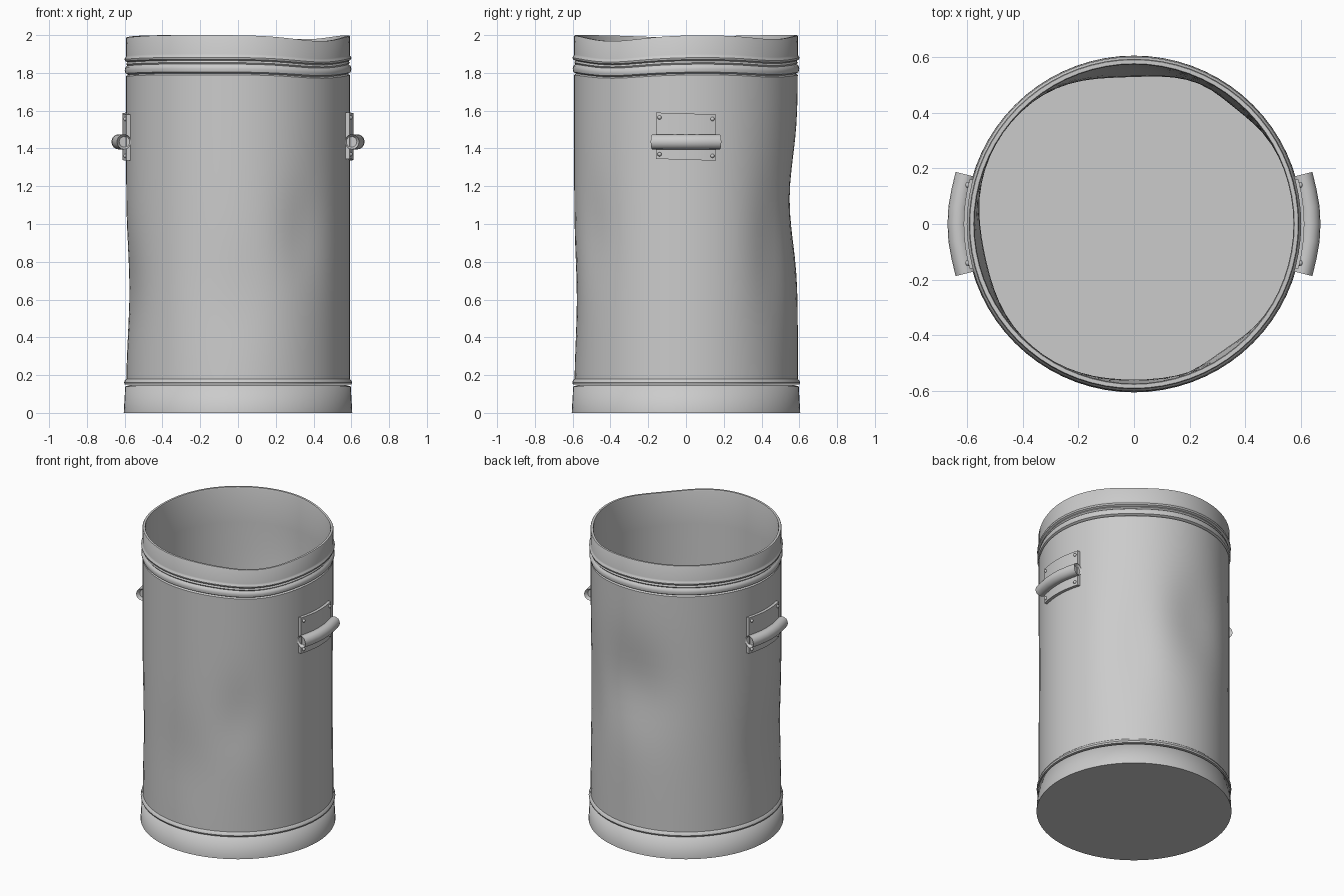
import bpy, bmesh, math
from mathutils import Vector

cube = bpy.data.objects.get("Cube")
if cube:
    bpy.data.objects.remove(cube, do_unlink=True)

GREY = (0.6, 0.6, 0.6, 1)
metal = bpy.data.materials.new("galvanised grey")
metal.use_nodes = True
metal.diffuse_color = GREY
metal.node_tree.nodes["Principled BSDF"].inputs["Base Color"].default_value = GREY

SEGMENTS = 72
# Dents: angle in degrees, height, depth, angular width, vertical width
DENTS = [(92, 1.13, 0.045, 0.42, 0.3), (50, 0.9, 0.02, 0.25, 0.4),
         (192, 0.65, 0.026, 0.4, 0.28), (270, 0.6, 0.014, 0.35, 0.3),
         (305, 0.95, 0.018, 0.22, 0.25)]
# Dips in the rim: angle in degrees, depth, angular width
DIPS = [(-42, 0.032, 0.45), (52, 0.022, 0.4), (185, 0.012, 0.5)]


def gap(a, degrees):
    d = a - math.radians(degrees)
    return math.atan2(math.sin(d), math.cos(d))


def bell(x, width):
    return math.exp(-(x / width) ** 2)


def battered(r, a, z):
    """Push the wall in at the dents and let the upper rings sag."""
    for angle, height, depth, wide, tall in DENTS:
        r -= depth * bell(gap(a, angle), wide) * bell(z - height, tall) * min(1, r / 0.5)
    sag = sum(depth * bell(gap(a, angle), wide) for angle, depth, wide in DIPS)
    return r, z - sag * max(0, min(1, (z - 1.5) / 0.5))


def finish(bm, name, angle=40):
    bmesh.ops.recalc_face_normals(bm, faces=bm.faces)
    mesh = bpy.data.meshes.new(name)
    bm.to_mesh(mesh)
    bm.free()
    obj = bpy.data.objects.new(name, mesh)
    bpy.context.collection.objects.link(obj)
    mesh.materials.append(metal)
    bpy.ops.object.select_all(action='DESELECT')
    obj.select_set(True)
    bpy.context.view_layer.objects.active = obj
    bpy.ops.object.shade_smooth_by_angle(angle=math.radians(angle))
    return obj


def lathe(name, profile, shape=lambda r, a, z: (r, z), angle=40):
    """Turn a profile of (radius, height) points into a round shell."""
    bm = bmesh.new()
    rings = []
    for r, z in profile:
        ring = []
        for i in range(SEGMENTS):
            a = math.tau * i / SEGMENTS
            rr, zz = shape(r, a, z)
            ring.append(bm.verts.new((rr * math.cos(a), rr * math.sin(a), zz)))
        rings.append(ring)
    for low, high in zip(rings, rings[1:]):
        for i in range(SEGMENTS):
            j = (i + 1) % SEGMENTS
            bm.faces.new((low[i], low[j], high[j], high[i]))
    bm.faces.new(rings[0])
    bm.faces.new(rings[-1])
    return finish(bm, name, angle)


# Flared foot
lathe("base", [(0.605, 0), (0.597, 0.14), (0.57, 0.148)], angle=85)

# Dented wall with rolled rings, open lip and inner floor
rows = [0.2 + 1.56 * i / 20 for i in range(21)]
lower_lip = [(0.57, 0.15), (0.6, 0.15), (0.604, 0.16), (0.6, 0.172), (0.592, 0.18)]
upper_rings = [(0.592, 1.79), (0.582, 1.797), (0.596, 1.805), (0.6, 1.822),
               (0.596, 1.838), (0.586, 1.847), (0.592, 1.855), (0.586, 1.865),
               (0.598, 1.872), (0.601, 1.882), (0.594, 1.893)]
lip = [(0.592, 1.9), (0.593, 1.995), (0.59, 2.0), (0.576, 2.0), (0.573, 1.99)]
outer = [(0.592, z) for z in rows]
inner = [(0.573, z) for z in reversed(rows)]
lathe("body", lower_lip + outer + upper_rings + lip + inner + [(0.573, 0.155)], battered)


def plate(name, side):
    """Curved mounting plate, hugging the wall."""
    bm = bmesh.new()
    grid = []
    for i in range(9):
        y = -0.16 + 0.32 * i / 8
        lean = -0.03 * side * y
        column = []
        for r, z in ((0.585, 1.34), (0.612, 1.34), (0.612, 1.585), (0.585, 1.585)):
            column.append(bm.verts.new((side * math.sqrt(r * r - y * y), y, z + lean)))
        grid.append(column)
    for a, b in zip(grid, grid[1:]):
        for k in range(4):
            m = (k + 1) % 4
            bm.faces.new((a[k], a[m], b[m], b[k]))
    bm.faces.new(grid[0])
    bm.faces.new(grid[-1])
    return finish(bm, name, 30)


def grip(name, side):
    """Bent round bar with cut ends."""
    path = [(0.604, -0.178), (0.618, -0.12), (0.629, -0.06), (0.632, 0),
            (0.629, 0.06), (0.618, 0.12), (0.604, 0.178)]
    bm = bmesh.new()
    rings = []
    for i, (x, y) in enumerate(path):
        before, after = path[max(i - 1, 0)], path[min(i + 1, len(path) - 1)]
        across = Vector((after[1] - before[1], before[0] - after[0], 0)).normalized()
        ring = []
        for k in range(16):
            t = math.tau * k / 16
            p = Vector((x, y, 1.435)) + across * 0.038 * math.cos(t)
            p.z += 0.04 * math.sin(t)
            p.x *= side
            ring.append(bm.verts.new(p))
        rings.append(ring)
    for a, b in zip(rings, rings[1:]):
        for k in range(16):
            m = (k + 1) % 16
            bm.faces.new((a[k], a[m], b[m], b[k]))
    # Hollow tube ends
    for ring in (rings[0], rings[-1]):
        cap = bm.faces.new(ring)
        bm.normal_update()
        bmesh.ops.inset_region(bm, faces=[cap], thickness=0.012, use_even_offset=True)
        inward = Vector((0, -0.02 if cap.calc_center_median().y > 0 else 0.02, 0))
        bmesh.ops.translate(bm, verts=cap.verts, vec=inward)
    return finish(bm, name, 40)


def rivets(name, side):
    bm = bmesh.new()
    for y in (-0.14, 0.14):
        for z in (1.365, 1.56):
            made = bmesh.ops.create_uvsphere(bm, u_segments=10, v_segments=6, radius=0.011)
            x = side * math.sqrt(0.612 ** 2 - y * y)
            bmesh.ops.translate(bm, verts=made["verts"], vec=(x, y, z - 0.03 * side * y))
    return finish(bm, name, 60)


# Handles on both sides
for label, side in (("left", 1), ("right", -1)):
    plate(label + "_handle_plate", side)
    grip(label + "_handle_grip", side)
    rivets(label + "_handle_rivets", side)
